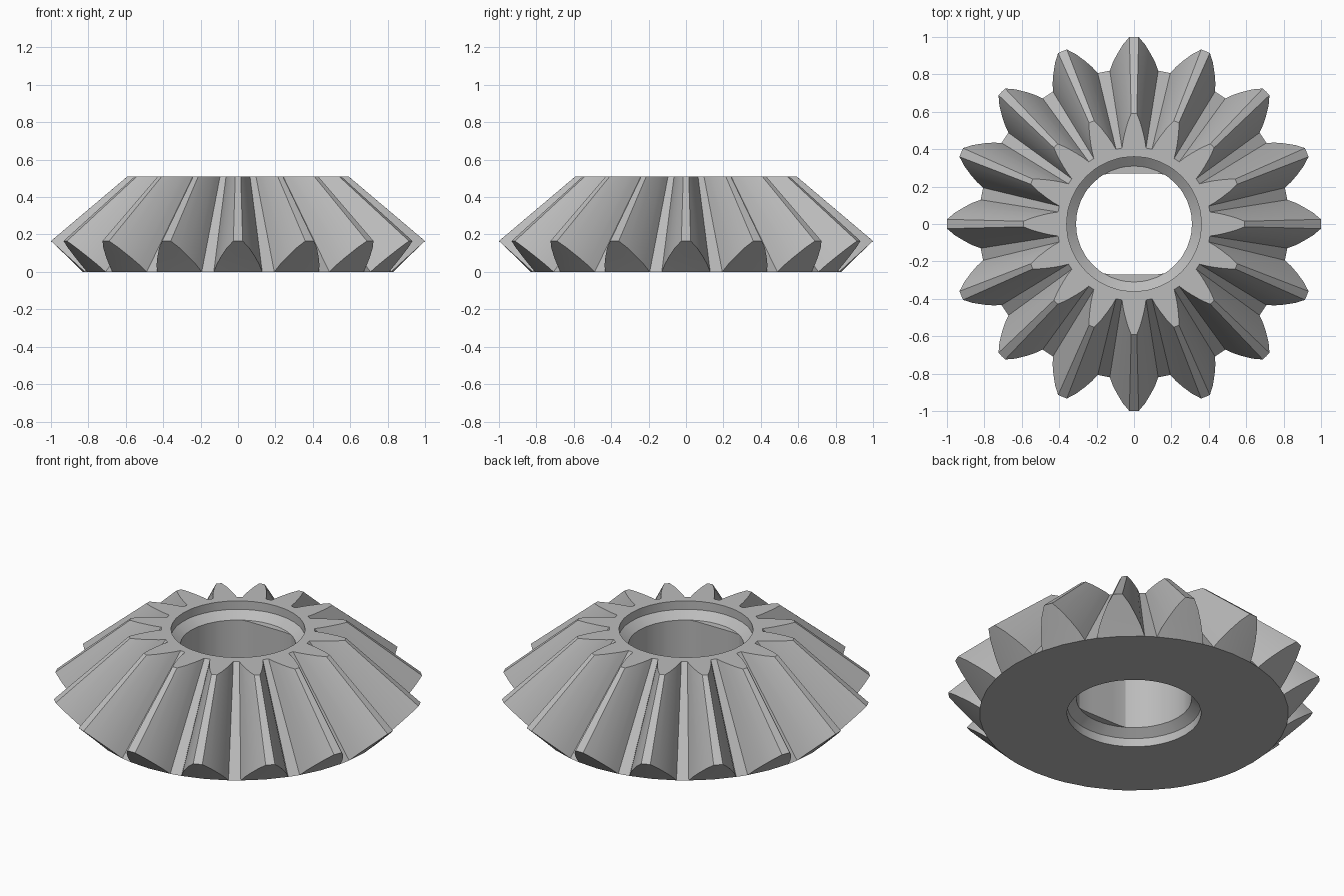
import bpy, bmesh
from math import sin, cos, pi, radians

if "Cube" in bpy.data.objects:
    bpy.data.objects.remove(bpy.data.objects["Cube"], do_unlink=True)

TEETH = 16
PITCH = 2 * pi / TEETH
TOP, APEX = 0.51, 1.01          # top plane and the point all teeth taper towards
FLAT = 0.27                     # half distance between the bore flats
# tooth outline on the back cone: radius, height, half width
PROFILE = [(0.83, 0, 0.13), (0.87, 0.04, 0.114), (0.91, 0.079, 0.092),
           (0.96, 0.127, 0.06), (1.0, 0.165, 0.025)]
HALF = PROFILE[0][2] / PROFILE[0][0]
TIP = len(PROFILE) - 1

steel = bpy.data.materials.new("steel_grey")
steel.use_nodes = True
colour = (0.5, 0.5, 0.5, 1)
steel.diffuse_color = colour
steel.node_tree.nodes["Principled BSDF"].inputs["Base Color"].default_value = colour

bm = bmesh.new()


def polar(r, a, z):
    return bm.verts.new((r * sin(a), r * cos(a), z))


def bore_ring(r, z, flats=False):
    """Three points per tooth, optionally flattened at front and back."""
    ring = [polar(r, k * PITCH + s * HALF, z) for k in range(TEETH) for s in (-1, 0, 1)]
    if flats:
        for v in ring:
            v.co.y = max(-FLAT, min(FLAT, v.co.y))
    return ring


def bridge(a, b):
    n = len(a)
    for i in range(n):
        j = (i + 1) % n
        bm.faces.new((a[i], a[j], b[j], b[i]))


# bore: recess, chamfer, flattened hole, and the same again below
bore = [bore_ring(0.36, TOP), bore_ring(0.36, TOP - 0.05), bore_ring(0.31, TOP - 0.09),
        bore_ring(0.31, TOP - 0.09, True), bore_ring(0.31, 0.09, True),
        bore_ring(0.31, 0.09), bore_ring(0.36, 0.05), bore_ring(0.36, 0)]
for a, b in zip(bore, bore[1:]):
    bridge(a, b)

# teeth: back face, tapering flanks and top face
bottom, roots = [], []
for k in range(TEETH):
    back = {(i, s): polar(r, k * PITCH + s * w / r, z)
            for i, (r, z, w) in enumerate(PROFILE) for s in (-1, 0, 1)}
    for i in range(TIP):
        for s in (-1, 0):
            bm.faces.new((back[i, s], back[i, s + 1], back[i + 1, s + 1], back[i + 1, s]))
    keys = ([(i, -1) for i in range(TIP + 1)] + [(TIP, 0)]
            + [(i, 1) for i in range(TIP, -1, -1)])
    outline = [back[key] for key in keys]
    top = []
    for v in outline:
        t = (APEX - TOP) / (APEX - v.co.z)
        top.append(bm.verts.new((v.co.x * t, v.co.y * t, TOP)))
    for i in range(len(top) - 1):
        bm.faces.new((outline[i], outline[i + 1], top[i + 1], top[i]))
    bm.faces.new(top + bore[0][3 * k:3 * k + 3][::-1])
    bottom += [back[0, s] for s in (-1, 0, 1)]
    roots.append((outline[0], top[0], outline[-1], top[-1]))

# valley floors and the top between teeth
for k in range(TEETH):
    n = (k + 1) % TEETH
    _, _, low_a, high_a = roots[k]
    low_b, high_b, _, _ = roots[n]
    bm.faces.new((low_a, low_b, high_b, high_a))
    bm.faces.new((high_a, high_b, bore[0][3 * n], bore[0][3 * k + 2]))

# flat underside
bridge(bore[-1], bottom)

bmesh.ops.remove_doubles(bm, verts=bm.verts, dist=0.0001)
bmesh.ops.recalc_face_normals(bm, faces=bm.faces)
mesh = bpy.data.meshes.new("bevel_gear")
bm.to_mesh(mesh)
bm.free()
mesh.materials.append(steel)
gear = bpy.data.objects.new("bevel_gear", mesh)
bpy.context.collection.objects.link(gear)
bpy.context.view_layer.objects.active = gear
gear.select_set(True)
bpy.ops.object.shade_smooth_by_angle(angle=radians(20))
